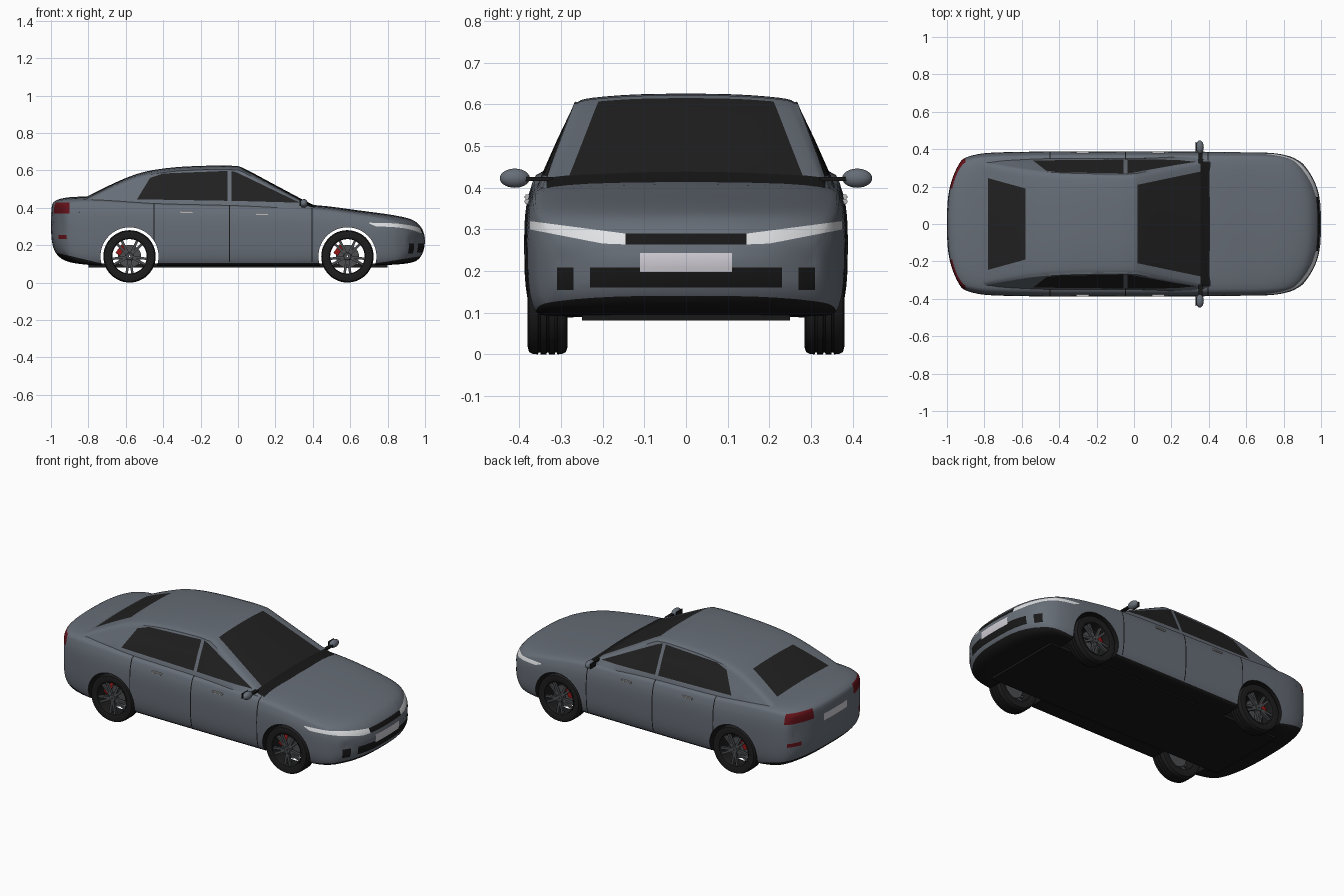
import bpy, bmesh, math
from mathutils import Matrix, Vector

if "Cube" in bpy.data.objects:
    bpy.data.objects.remove(bpy.data.objects["Cube"])

# ---- colours ----
COLOURS = [("grey_paint", (0.135, 0.155, 0.185)), ("black_trim", (0.009, 0.009, 0.009)),
           ("dark_glass", (0.015, 0.015, 0.015)), ("white_lamp", (0.75, 0.76, 0.78)),
           ("plate_white", (0.62, 0.6, 0.65)), ("red_lamp", (0.13, 0.006, 0.01)),
           ("wheel_grey", (0.07, 0.075, 0.08)), ("caliper_red", (0.3, 0.008, 0.008)),
           ("tyre_black", (0.012, 0.012, 0.012)), ("bright_metal", (0.5, 0.5, 0.52))]
MATS = []
for n, c in COLOURS:
    m = bpy.data.materials.new(n)
    m.diffuse_color = (*c, 1)
    m.use_nodes = True
    m.node_tree.nodes["Principled BSDF"].inputs["Base Color"].default_value = m.diffuse_color
    MATS.append(m)
PAINT, TRIM, GLASS, LAMP, PLATE, RED, RIM, CALIPER, TYRE, METAL = range(10)


def finish(name, bm, mat=None, angle=35):
    bmesh.ops.recalc_face_normals(bm, faces=bm.faces[:])
    if mat is not None:
        for f in bm.faces:
            f.material_index = mat
    me = bpy.data.meshes.new(name)
    bm.to_mesh(me)
    bm.free()
    for m in MATS:
        me.materials.append(m)
    ob = bpy.data.objects.new(name, me)
    bpy.context.collection.objects.link(ob)
    smooth_shade(ob, angle)
    return ob


def smooth_shade(ob, angle):
    bpy.ops.object.select_all(action='DESELECT')
    bpy.context.view_layer.objects.active = ob
    ob.select_set(True)
    bpy.ops.object.shade_smooth_by_angle(angle=math.radians(angle))


def spline(p, n):
    p = [Vector(q) for q in p]
    out = []
    for k in range(len(p) - 1):
        a, b, c, d = p[max(k - 1, 0)], p[k], p[k + 1], p[min(k + 2, len(p) - 1)]
        for i in range(n):
            t = i / n
            out.append(0.5 * (2 * b + (c - a) * t + (2 * a - 5 * b + 4 * c - d) * t * t
                              + (3 * b - a - 3 * c + d) * t ** 3))
    return out + [p[-1]]


def loft(stations, section):
    """Skin mirrored half sections along x, closing both ends."""
    bm = bmesh.new()
    rings = []
    for st in spline(stations, 4):
        half = [Vector(q) for q in section(st)]
        N = len(half) - 1
        ring = half + [Vector((q.x, -q.y, q.z)) for q in half[-2:0:-1]]
        rings.append([bm.verts.new(q) for q in ring])
    M = 2 * N
    for a, b in zip(rings, rings[1:]):
        for i in range(M):
            bm.faces.new((a[i], a[(i + 1) % M], b[(i + 1) % M], b[i]))
    for r in (rings[0], rings[-1]):
        for j in range(N // 2):
            for q in ((j, j + 1, N - j - 1, N - j), (-j % M, -(j + 1) % M, N + j + 1, N + j)):
                bm.faces.new([r[i] for i in dict.fromkeys(q)])
    bmesh.ops.recalc_face_normals(bm, faces=bm.faces[:])
    return bm


def inlay(bm, poly, axis, mat, test):
    """Cut a convex outline into the skin, seen along one axis, and colour it."""
    i, j = [k for k in range(3) if k != axis]
    lo = [min(p[k] for p in poly) for k in (0, 1)]
    hi = [max(p[k] for p in poly) for k in (0, 1)]
    edges = list(zip(poly, poly[1:] + poly[:1]))

    def near(f):
        return test(f.calc_center_median()) and all(
            max(v.co[c] for v in f.verts) >= lo[k] and min(v.co[c] for v in f.verts) <= hi[k]
            for k, c in ((0, i), (1, j)))
    for a, b in edges:
        co, no = Vector(), Vector()
        co[i], co[j] = a
        no[i], no[j] = b[1] - a[1], a[0] - b[0]
        fs = [f for f in bm.faces if near(f)]
        geom = fs + list({e for f in fs for e in f.edges}) + list({v for f in fs for v in f.verts})
        bmesh.ops.bisect_plane(bm, geom=geom, dist=1e-5, plane_co=co, plane_no=no.normalized())
    for f in bm.faces:
        c = f.calc_center_median()
        s = [(b[0] - a[0]) * (c[j] - a[1]) - (b[1] - a[1]) * (c[i] - a[0]) for a, b in edges]
        if test(c) and (min(s) >= 0 or max(s) <= 0):
            f.material_index = mat


def rect(a, b, c, d):
    return [(a, c), (b, c), (b, d), (a, d)]


def box(bm, size, loc, rot=Matrix()):
    return bmesh.ops.create_cube(bm, size=1, matrix=rot @ Matrix.Translation(loc) @ Matrix.Diagonal((*size, 1)))


def lathe(bm, profile, mat, seg=48):
    """Closed (radius, y) outline spun about the y axis."""
    n = len(profile)
    rings = [[bm.verts.new((r * math.cos(t), y, r * math.sin(t))) for r, y in profile]
             for t in (2 * math.pi * k / seg for k in range(seg))]
    for k in range(seg):
        a, b = rings[k], rings[(k + 1) % seg]
        for i in range(n):
            bm.faces.new((a[i], a[(i + 1) % n], b[(i + 1) % n], b[i])).material_index = mat


# ---- lower body: centre x, edge x, half width, bottom, top ----
BODY = [(1.0, .92, .30, .215, .235), (.99, .90, .325, .165, .275), (.965, .86, .35, .125, .312),
        (.92, .82, .365, .105, .34), (.82, .75, .378, .095, .362), (.65, .63, .384, .09, .385),
        (.4, .4, .386, .09, .415), (0, 0, .388, .09, .43), (-.4, -.4, .388, .09, .44),
        (-.7, -.68, .384, .09, .457), (-.85, -.8, .378, .10, .459), (-.93, -.87, .365, .12, .452),
        (-.975, -.91, .35, .16, .437), (-.995, -.93, .33, .22, .41), (-1.0, -.94, .31, .30, .33)]
SHAPE = spline([(0, 0), (.5, 0), (.86, 0), (.95, .04), (.99, .2), (1, .45), (.995, .7),
                (.965, .86), (.9, .945), (.6, .985), (0, 1)], 3)


def body_section(s):
    x0, x1, w, zb, zt = s
    return [(x0 + (x1 - x0) * abs(y) ** 3, y * w, zb + (zt - zb) * z) for y, z in SHAPE]


bm = loft([Vector(s) for s in BODY], body_section)
front = lambda c: c.x > .7
rear = lambda c: c.x < -.9
# black sills and bumper lips
inlay(bm, rect(-.75, .75, 0, .105), 1, TRIM, lambda c: True)
inlay(bm, [(.72, 0), (1.1, 0), (1.1, .16), (.72, .10)], 1, TRIM, lambda c: True)
inlay(bm, [(-.72, 0), (-1.1, 0), (-1.1, .19), (-.72, .10)], 1, TRIM, lambda c: True)
# door seams
for x in (-.045, .395, -.45):
    inlay(bm, rect(x - .003, x + .003, .11, .425), 1, TRIM, lambda c: abs(c.y) > .3)
# grilles and plates
inlay(bm, rect(-.145, .145, .264, .29), 0, TRIM, front)
inlay(bm, rect(-.23, .23, .16, .208), 0, TRIM, front)
inlay(bm, rect(-.11, .11, .198, .243), 0, PLATE, front)
inlay(bm, rect(-.11, .11, .33, .38), 0, PLATE, rear)
# lamps, with a first cut that limits how far the tail lamps wrap round
inlay(bm, rect(-1.1, -.9, .37, .428), 1, PAINT, lambda c: c.x < -.7)
for s in (1, -1):
    inlay(bm, [(s * .375, .32), (s * .145, .29), (s * .145, .264), (s * .2, .266), (s * .375, .30)], 0, LAMP, front)
    inlay(bm, rect(s * .27, s * .31, .155, .208), 0, TRIM, front)
    inlay(bm, rect(s * .19, s * .4, .37, .428), 0, RED, rear)
    inlay(bm, rect(s * .27, s * .345, .233, .255), 0, RED, lambda c: c.x < -.8)
body = finish("body", bm)

# ---- wheel arch openings ----
WHEELS = (.585, -.58)
bm = bmesh.new()
for x in WHEELS:
    bmesh.ops.create_cone(bm, cap_ends=True, segments=64, radius1=.155, radius2=.155, depth=2,
                          matrix=Matrix.Translation((x, 0, .14)) @ Matrix.Rotation(math.pi / 2, 4, 'X'))
cutter = finish("arch_cutter", bm, TRIM)
cutter.hide_render = True
mod = body.modifiers.new("arches", 'BOOLEAN')
mod.operation, mod.solver, mod.object = 'DIFFERENCE', 'EXACT', cutter
bpy.context.view_layer.objects.active = body
bpy.ops.object.modifier_apply(modifier=mod.name)
bpy.data.objects.remove(cutter)
smooth_shade(body, 35)

# ---- cabin: x, roof height ----
CABIN = [(.41, .405), (.36, .428), (.2, .513), (.03, .603), (-.02, .615), (-.1, .618), (-.3, .611),
         (-.45, .594), (-.56, .566), (-.68, .515), (-.78, .466), (-.85, .43)]


def cabin_section(s):
    x, t = s
    side = lambda z: .335 - (z - .43) * .38
    half = [(0, .37), (.2, .37), (side(.37), .37), (side(t - .035), t - .035),
            (side(t - .012) - .008, t - .012), (side(t) - .04, t - .002), (.12, t + .006), (0, t + .008)]
    return [(x, y, z) for y, z in spline(half, 3)]


bm = loft([Vector(s) for s in CABIN], cabin_section)
sides = lambda c: abs(c.y) > .22
top = lambda c: c.z > .4
inlay(bm, [(-.035, .437), (.33, .427), (-.005, .588), (-.035, .597)], 1, GLASS, sides)
inlay(bm, [(-.055, .437), (-.055, .597), (-.4, .583), (-.47, .56), (-.54, .445)], 1, GLASS, sides)
inlay(bm, [(.02, -.21), (.02, .21), (.355, .28), (.355, -.28)], 2, GLASS, top)
inlay(bm, rect(.355, .42, -.335, .335), 2, TRIM, top)
inlay(bm, [(-.58, -.19), (-.58, .19), (-.78, .245), (-.78, -.245)], 2, GLASS, top)
finish("cabin", bm, angle=30)

# ---- underbody plate ----
bm = bmesh.new()
box(bm, (1.6, .5, .02), (0, 0, .091))
finish("underbody", bm, TRIM)

# ---- wheels ----
TREAD = [(.139, .298)]
for y in (.312, .332, .352):
    TREAD += [(.14, y - .003), (.135, y - .002), (.135, y + .002), (.14, y + .003)]
TYRE_PROFILE = [(.1, .29), (.125, .285), (.134, .288)] + TREAD + [(.139, .368), (.134, .377), (.122, .38), (.1, .376)]
for x, label in zip(WHEELS, ("front", "rear")):
    for s, hand in ((1, "left"), (-1, "right")):
        place = Matrix.Translation((x, 0, .14)) @ Matrix.Diagonal((1, s, 1, 1))
        bm = bmesh.new()
        lathe(bm, TYRE_PROFILE, TYRE)
        lathe(bm, [(.102, .29), (.102, .378), (.096, .376), (.092, .36), (.092, .29)], TYRE)
        bm.transform(place)
        finish(f"{label}_{hand}_tyre", bm)
        bm = bmesh.new()
        lathe(bm, [(.004, .345), (.024, .345), (.024, .364), (.018, .37), (.004, .37)], RIM, 24)
        for k in range(5):
            for d in (-.17, .17):
                box(bm, (.08, .016, .013), (.058, .36, 0),
                    Matrix.Rotation(2 * math.pi * k / 5 + d + math.pi / 2, 4, 'Y'))
        bm.transform(place)
        finish(f"{label}_{hand}_spokes", bm, RIM)
        bm = bmesh.new()
        lathe(bm, [(.004, .322), (.062, .322), (.062, .332), (.004, .332)], METAL, 32)
        bm.transform(place)
        finish(f"{label}_{hand}_brake_disc", bm, RIM)
        bm = bmesh.new()
        box(bm, (.028, .035, .055), (-.058, .33, 0), Matrix.Rotation(math.radians(35), 4, 'Y'))
        bm.transform(place)
        finish(f"{label}_{hand}_caliper", bm, CALIPER)

# ---- mirrors and door handles ----
for s, hand in ((1, "left"), (-1, "right")):
    bm = bmesh.new()
    bmesh.ops.create_uvsphere(bm, u_segments=24, v_segments=14, radius=1,
                              matrix=Matrix.Translation((.352, s * .411, .423)) @ Matrix.Diagonal((.021, .036, .023, 1)))
    finish(f"{hand}_mirror", bm, PAINT, 60)
    bm = bmesh.new()
    box(bm, (.02, .08, .01), (.355, s * .36, .421))
    box(bm, (.004, .055, .03), (.332, s * .411, .423))
    finish(f"{hand}_mirror_stem", bm, TRIM)
    for x, z, label in ((-.275, .378, "rear"), (.13, .367, "front")):
        bm = bmesh.new()
        box(bm, (.068, .014, .011), (x, s * .381, z))
        bmesh.ops.bevel(bm, geom=bm.edges[:], offset=.003, segments=2, affect='EDGES')
        finish(f"{label}_{hand}_handle", bm, METAL)
